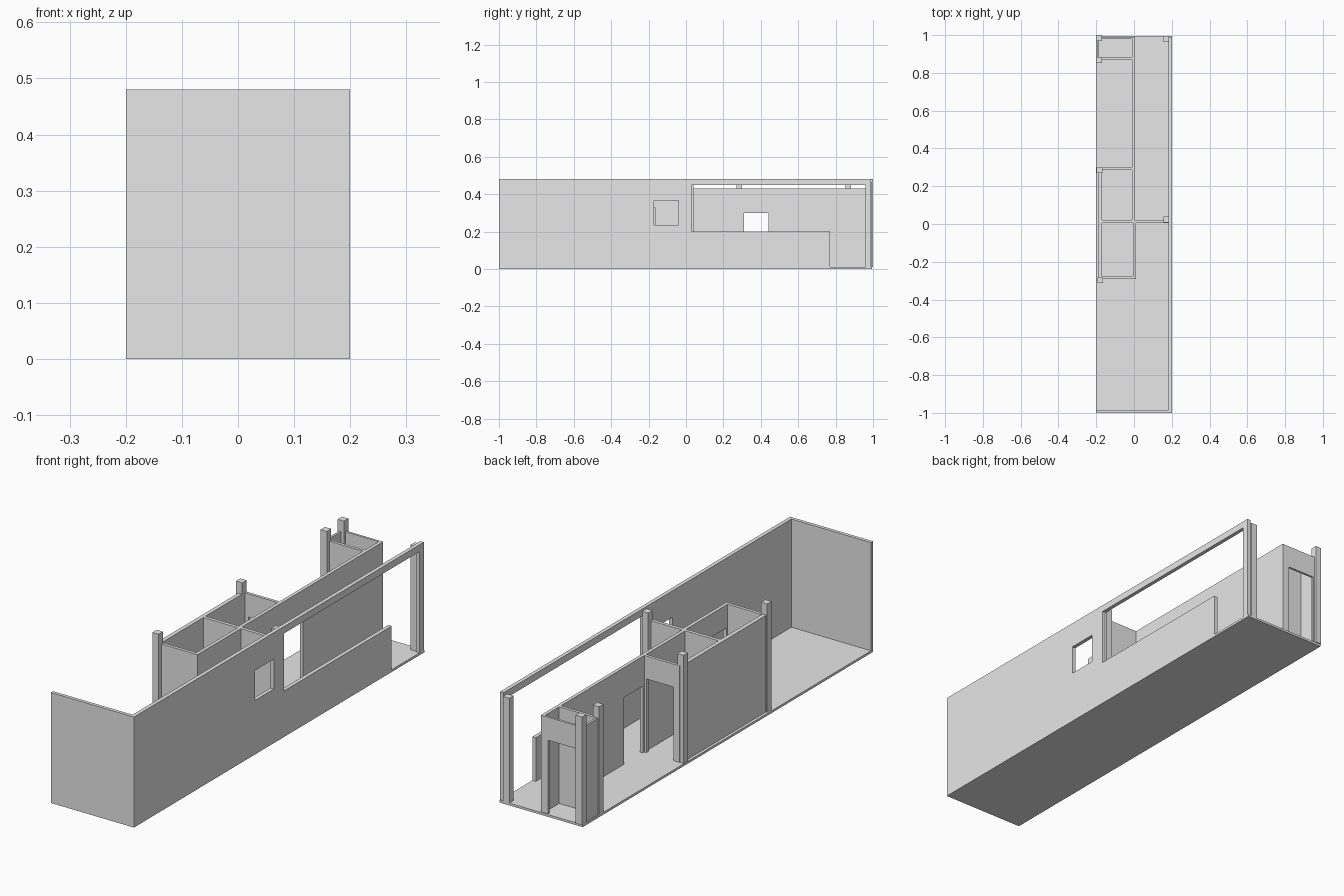
import bpy

cube = bpy.data.objects.get("Cube")
if cube:
    bpy.data.objects.remove(cube, do_unlink=True)

# One plain material for the whole building shell
grey = bpy.data.materials.new("plain grey")
grey.use_nodes = True
colour = (0.8, 0.8, 0.8, 1)
grey.diffuse_color = colour
grey.node_tree.nodes["Principled BSDF"].inputs["Base Color"].default_value = colour

FLOOR, WALL, FULL = 0.01, 0.43, 0.48
DOOR = 0.33


def box(name, x, y, z):
    """Box spanning the given (min, max) pairs."""
    bpy.ops.mesh.primitive_cube_add(size=1)
    ob = bpy.context.object
    ob.name = ob.data.name = name
    for v in ob.data.vertices:
        v.co = [a + (b - a) * (c + 0.5) for c, (a, b) in zip(v.co, (x, y, z))]
    ob.data.materials.append(grey)
    return ob


def cut(wall, x, y, z):
    """Cut a rectangular opening through a wall."""
    cutter = box("opening_cutter", x, y, z)
    cutter.hide_render = True
    mod = wall.modifiers.new("opening", "BOOLEAN")
    mod.operation, mod.solver, mod.object = "DIFFERENCE", "EXACT", cutter
    bpy.context.view_layer.objects.active = wall
    bpy.ops.object.modifier_apply(modifier=mod.name)
    bpy.data.objects.remove(cutter, do_unlink=True)


# Floor slab and the two outer walls
box("floor", (-0.2, 0.2), (-1, 0.995), (0, FLOOR))
box("front_wall", (-0.2, 0.2), (-1, -0.985), (0, FULL))
side = box("left_side_wall", (0.183, 0.2), (-1, 0.99), (0, FULL))
through = (0.15, 0.25)
cut(side, through, (-0.17, -0.04), (0.235, 0.365))   # small window
cut(side, through, (0.03, 0.96), (0.2, 0.45))        # long window
cut(side, through, (0.77, 0.96), (FLOOR, 0.3))       # entrance

# Long corridor walls with doors
through = (-0.05, 0.05)
corridor = box("back_corridor_wall", (-0.01, 0.005), (0.005, 0.99), (FLOOR, WALL))
cut(corridor, through, (0.31, 0.44), (0, 0.3))
corridor = box("front_corridor_wall", (-0.005, 0.01), (-0.29, 0.005), (FLOOR, WALL))
cut(corridor, through, (-0.27, -0.165), (0, DOOR))

# Cross walls
box("front_room_wall", (-0.19, 0.01), (-0.292, -0.278), (FLOOR, WALL))
box("middle_cross_wall", (-0.18, 0.185), (0.005, 0.02), (FLOOR, WALL))
room = box("middle_room_wall", (-0.18, -0.005), (0.287, 0.3), (FLOOR, WALL))
cut(room, (-0.15, -0.02), (0.2, 0.4), (0, DOOR))
box("back_room_wall", (-0.19, -0.005), (0.872, 0.885), (FLOOR, WALL))
entry = box("back_wall", (-0.19, -0.005), (0.98, 0.99), (FLOOR, WALL))
cut(entry, (-0.165, -0.03), (0.9, 1.1), (0, DOOR))

# Right outer walls of the rooms
box("right_room_wall", (-0.188, -0.17), (-0.292, 0.295), (FLOOR, WALL))
box("right_back_room_wall", (-0.195, -0.185), (0.872, 0.99), (FLOOR, WALL))

# Columns: centre position and top height
for name, x, y, top in (
    ("front_right_column", -0.178, -0.297, FULL),
    ("middle_right_column", -0.183, 0.284, FULL),
    ("inner_back_right_column", -0.185, 0.868, FULL),
    ("back_right_column", -0.185, 0.985, FULL),
    ("back_left_column", 0.168, 0.98, 0.465),
    ("middle_left_column", 0.17, 0.024, 0.47),
):
    r = 0.015
    box(name, (x - r, x + r), (y - r, y + r), (FLOOR, top))
